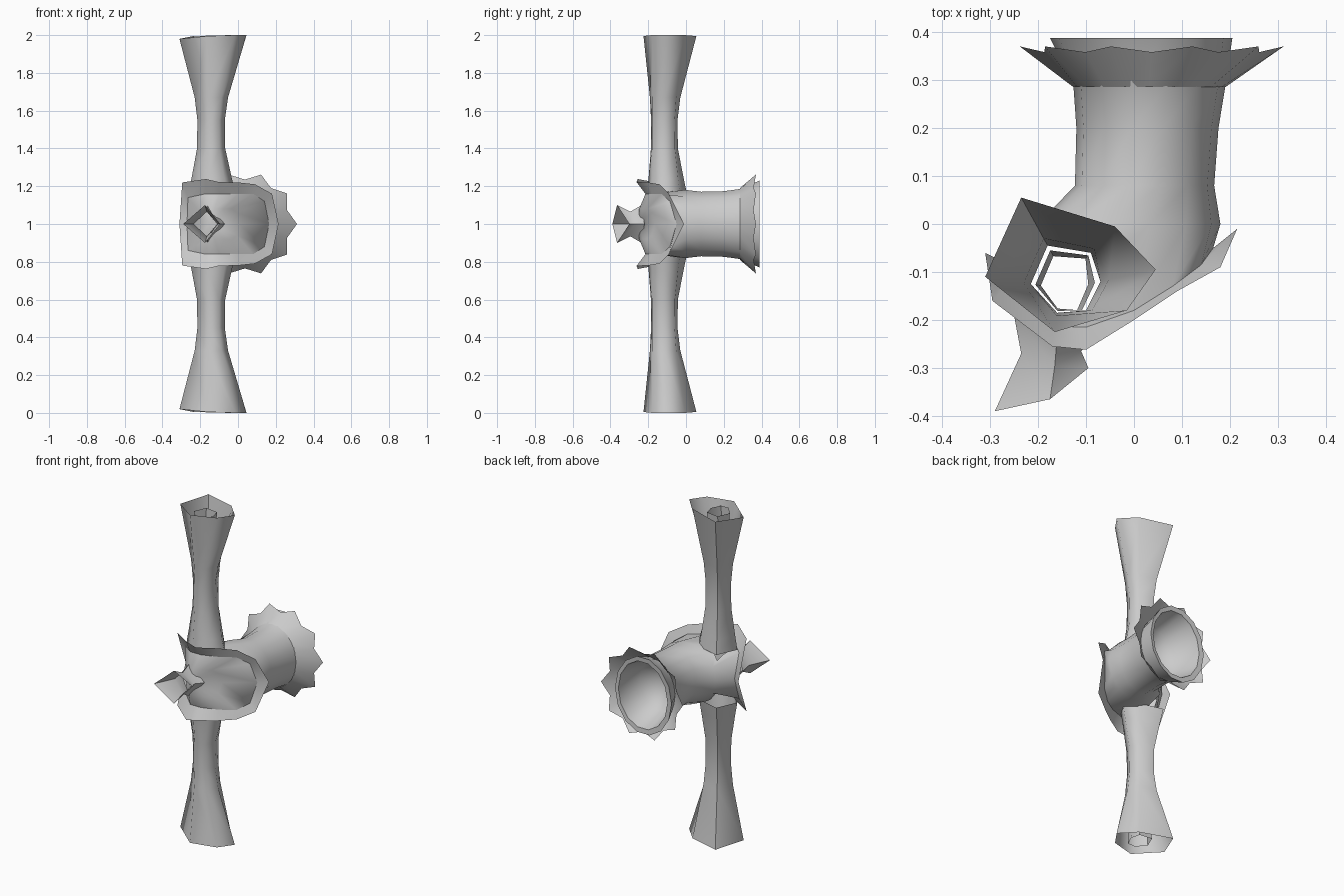
import bpy, bmesh, math
from mathutils import Vector as V

if "Cube" in bpy.data.objects:
    bpy.data.objects.remove(bpy.data.objects["Cube"])


def make(name, verts, faces, angle=60):
    me = bpy.data.meshes.new(name)
    me.from_pydata([tuple(v) for v in verts], [], faces)
    bm = bmesh.new()
    bm.from_mesh(me)
    bmesh.ops.recalc_face_normals(bm, faces=bm.faces)
    bm.to_mesh(me)
    bm.free()
    ob = bpy.data.objects.new(name, me)
    bpy.context.collection.objects.link(ob)
    smooth(ob, angle)
    return ob


def smooth(ob, angle):
    bpy.ops.object.select_all(action='DESELECT')
    ob.select_set(True)
    bpy.context.view_layer.objects.active = ob
    bpy.ops.object.shade_smooth_by_angle(angle=math.radians(angle))


def loft(name, rings, start=None, end=None, angle=60):
    """Skin equal-length rings; start/end are optional closing points."""
    n = len(rings[0])
    verts = [p for r in rings for p in r]
    faces = [(k * n + i, k * n + (i + 1) % n, (k + 1) * n + (i + 1) % n, (k + 1) * n + i)
             for k in range(len(rings) - 1) for i in range(n)]
    for tip, base in ((start, 0), (end, (len(rings) - 1) * n)):
        if tip is not None:
            verts.append(tip)
            faces += [(base + i, base + (i + 1) % n, len(verts) - 1) for i in range(n)]
    return make(name, verts, faces, angle)


def mirrored(half):
    """Close a left-to-right upper outline by mirroring it below z = 1."""
    return [V(p) for p in half] + [V((x, y, 2 - z)) for x, y, z in half[-2:0:-1]]


def oval(y, cx, rx, rz, n=14):
    return [V((cx - rx * math.cos(2 * math.pi * i / n), y,
               1 + rz * math.sin(2 * math.pi * i / n))) for i in range(n)]


# Hexagonal sections of the upright tube: waist and flared mouth
WAIST = [(-.18, -.045), (-.09, -.06), (-.07, -.12), (-.1, -.18), (-.16, -.185), (-.215, -.125)]
MOUTH = [(-.235, .055), (-.04, -.005), (.045, -.095), (-.015, -.18), (-.165, -.225), (-.31, -.11)]


def hexring(z, t):
    return [V((a[0] + (b[0] - a[0]) * t, a[1] + (b[1] - a[1]) * t, z))
            for a, b in zip(WAIST, MOUTH)]


# Central body running into the rear horn and its bowl
window = mirrored([(-.27, -.08, 1), (-.265, -.13, 1.14), (-.17, -.215, 1.16), (-.1, -.215, 1.16),
                   (0, -.18, 1.16), (.08, -.13, 1.16), (.14, -.085, 1.12), (.165, -.05, 1)])
nose = V((-.15, -.25, 1))
front = [p.lerp(nose, .5) + V((0, -.015, 0)) for p in window]
body = loft("body_and_horn",
            [front, window, oval(0, -.01, .19, .185), oval(.08, .022, .145, .175),
             oval(.2, .028, .148, .178), oval(.285, .032, .158, .19),
             oval(.388, .015, .19, .235), oval(.385, .02, .165, .205),
             oval(.22, .025, .13, .155)],
            start=nose, end=V((.025, .14, 1)))

# Open the body where the upright tube passes through
cutter = loft("tube_cutter", [hexring(.5, .15), hexring(1.5, .15)],
              start=V((-.135, -.12, .5)), end=V((-.135, -.12, 1.5)))
cutter.hide_render = True
mod = body.modifiers.new("opening", 'BOOLEAN')
mod.operation = 'DIFFERENCE'
mod.solver = 'EXACT'
mod.object = cutter
bpy.ops.object.select_all(action='DESELECT')
body.select_set(True)
bpy.context.view_layer.objects.active = body
bpy.ops.object.modifier_apply(modifier=mod.name)
bpy.data.objects.remove(cutter)
bm = bmesh.new()
bm.from_mesh(body.data)
bm.normal_update()
walls = []
for f in bm.faces:
    c = f.calc_center_median()
    if abs(f.normal.z) < .002 and math.hypot(c.x + .135, c.y + .12) < .1:
        walls.append(f)
bmesh.ops.delete(bm, geom=walls, context='FACES')
bm.to_mesh(body.data)
bm.free()
smooth(body, 60)

# Flared collar framing the front face
collar = mirrored([(-.31, -.06, 1), (-.295, -.16, 1.22), (-.17, -.255, 1.238), (-.1, -.262, 1.222),
                   (0, -.2, 1.22), (.09, -.14, 1.21), (.18, -.09, 1.16), (.215, -.01, 1)])
loft("front_collar", [window, collar])

# Pointed frill around the rear horn
neck = oval(.285, .032, .158, .19, 20)
frill = []
for i in range(20):
    a = math.pi * i / 10
    r, y = (.235, .358) if i % 2 else (.275, .37)
    frill.append(V((.037 - r * math.cos(a), y, 1 + r * math.sin(a))))
loft("horn_frill", [neck, frill])

# Square front nozzle, open at the tip
loft("front_nozzle", [
    mirrored([(-.25, -.19, 1), (-.16, -.235, 1.1), (-.07, -.22, 1)]),
    mirrored([(-.235, -.27, 1), (-.165, -.295, 1.065), (-.11, -.265, 1)]),
    mirrored([(-.29, -.39, 1), (-.175, -.365, 1.1), (-.095, -.3, 1)])], angle=50)

# Upper and lower upright tubes, each with a small inner sleeve
profile = [(1, 1), (.67, .15), (.55, 0), (.4, .02), (.24, .33), (.16, .5)]
for side, s in (("upper", 1), ("lower", -1)):
    rings = [hexring(1 + s * z, t) for z, t in profile]
    for i, dz in ((0, .005), (5, .02), (4, .005)):
        rings[0][i].z -= s * dz
    loft(side + "_tube", rings, angle=75)
    loft(side + "_sleeve", [hexring(1 + s * .97, -.1), hexring(1 + s * .82, -.22)])
